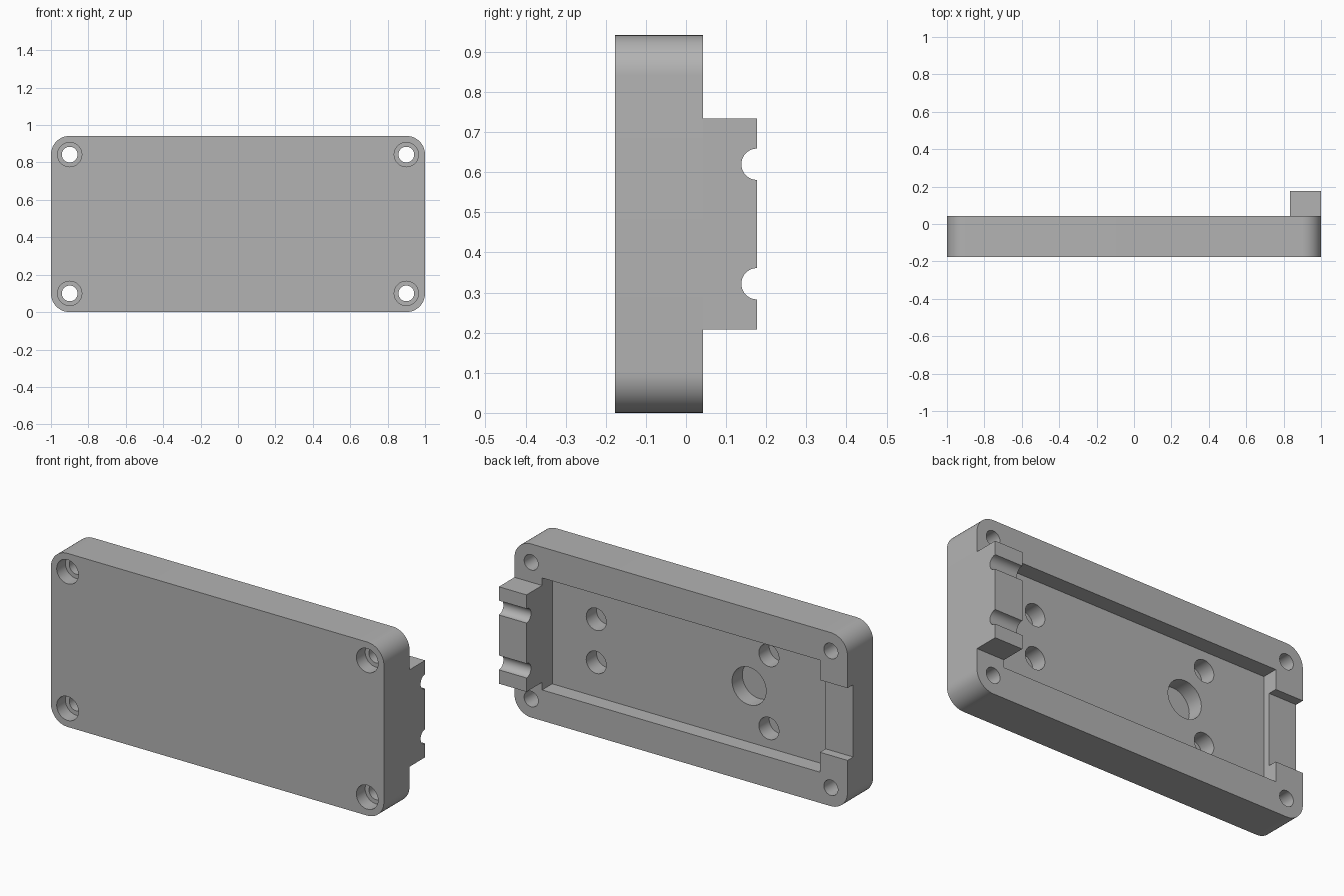
import bpy, bmesh, math
from mathutils import Matrix, Vector

if "Cube" in bpy.data.objects:
    bpy.data.objects.remove(bpy.data.objects["Cube"], do_unlink=True)

# Main dimensions
FRONT, BACK, HEIGHT = -0.177, 0.043, 0.942
MID = HEIGHT / 2
RIM = 0.834            # half length of the pocket
POCKET_FLOOR = -0.044

grey = bpy.data.materials.new("plain_grey")
grey.use_nodes = True
COLOUR = (0.45, 0.45, 0.45, 1)
grey.diffuse_color = COLOUR
grey.node_tree.nodes["Principled BSDF"].inputs["Base Color"].default_value = COLOUR


def finish(name, bm):
    mesh = bpy.data.meshes.new(name)
    bm.to_mesh(mesh)
    bm.free()
    mesh.materials.append(grey)
    ob = bpy.data.objects.new(name, mesh)
    bpy.context.collection.objects.link(ob)
    return ob


def box(name, x, y, z, corner=0):
    """Box from three (low, high) ranges, with optional rounding of the y edges."""
    bm = bmesh.new()
    bmesh.ops.create_cube(bm, size=1)
    for v in bm.verts:
        v.co = Vector([(lo + hi) / 2 + c * (hi - lo)
                       for c, (lo, hi) in zip(v.co, (x, y, z))])
    if corner:
        edges = [e for e in bm.edges
                 if abs(e.verts[0].co.y - e.verts[1].co.y) > 0.01]
        bmesh.ops.bevel(bm, geom=edges, offset=corner, segments=12,
                        profile=0.5, affect='EDGES')
    return finish(name, bm)


def cylinder(name, radius, length, centre, axis):
    bm = bmesh.new()
    turn = Matrix.Rotation(math.pi / 2, 4, 'X' if axis == 'Y' else 'Y')
    bmesh.ops.create_cone(bm, cap_ends=True, segments=48, radius1=radius,
                          radius2=radius, depth=length,
                          matrix=Matrix.Translation(centre) @ turn)
    return finish(name, bm)


def bore(radius, x, z, y0, y1):
    return cylinder("bore_cutter", radius, y1 - y0, (x, (y0 + y1) / 2, z), 'Y')


def cut(target, cutters):
    bpy.ops.object.select_all(action='DESELECT')
    bpy.context.view_layer.objects.active = target
    target.select_set(True)
    for c in cutters:
        c.hide_render = True
        mod = target.modifiers.new("cut", 'BOOLEAN')
        mod.operation, mod.solver, mod.object = 'DIFFERENCE', 'EXACT', c
        bpy.ops.object.modifier_apply(modifier=mod.name)
        bpy.data.objects.remove(c, do_unlink=True)
    bpy.ops.object.shade_smooth_by_angle(angle=math.radians(30))


# Rounded case plate with a shallow pocket and an end notch in the back
plate = box("case_plate", (-1, 1), (FRONT, BACK), (0, HEIGHT), corner=0.1)
cutters = [
    box("pocket_cutter", (-RIM, RIM), (POCKET_FLOOR, 0.3), (MID - 0.304, MID + 0.304)),
    box("notch_cutter", (-1.1, -RIM + 0.05), (-0.006, 0.3), (MID - 0.196, MID + 0.196)),
]

# Counterbored screw holes in the corners
for sx in (-1, 1):
    for sz in (-1, 1):
        x, z = sx * 0.9, MID + sz * 0.371
        cutters.append(bore(0.042, x, z, -0.4, 0.4))
        cutters.append(bore(0.065, x, z, -0.4, FRONT + 0.075))

# Blind holes in the pocket floor
HOLE_END = -0.132
for x, dz in ((0.57, 0.117), (-0.467, 0.198)):
    for sz in (-1, 1):
        cutters.append(bore(0.06, x, MID + sz * dz, HOLE_END, 0.1))
cutters.append(bore(0.102, -0.348, MID, HOLE_END, 0.1))
cut(plate, cutters)

# Raised end block with two round cable grooves
block = box("cable_block", (RIM, 1), (BACK, 0.177), (MID - 0.263, MID + 0.263))
cut(block, [cylinder("groove_cutter", 0.039, 0.6, (0.9, 0.177, MID + s * 0.149), 'X')
            for s in (-1, 1)])
